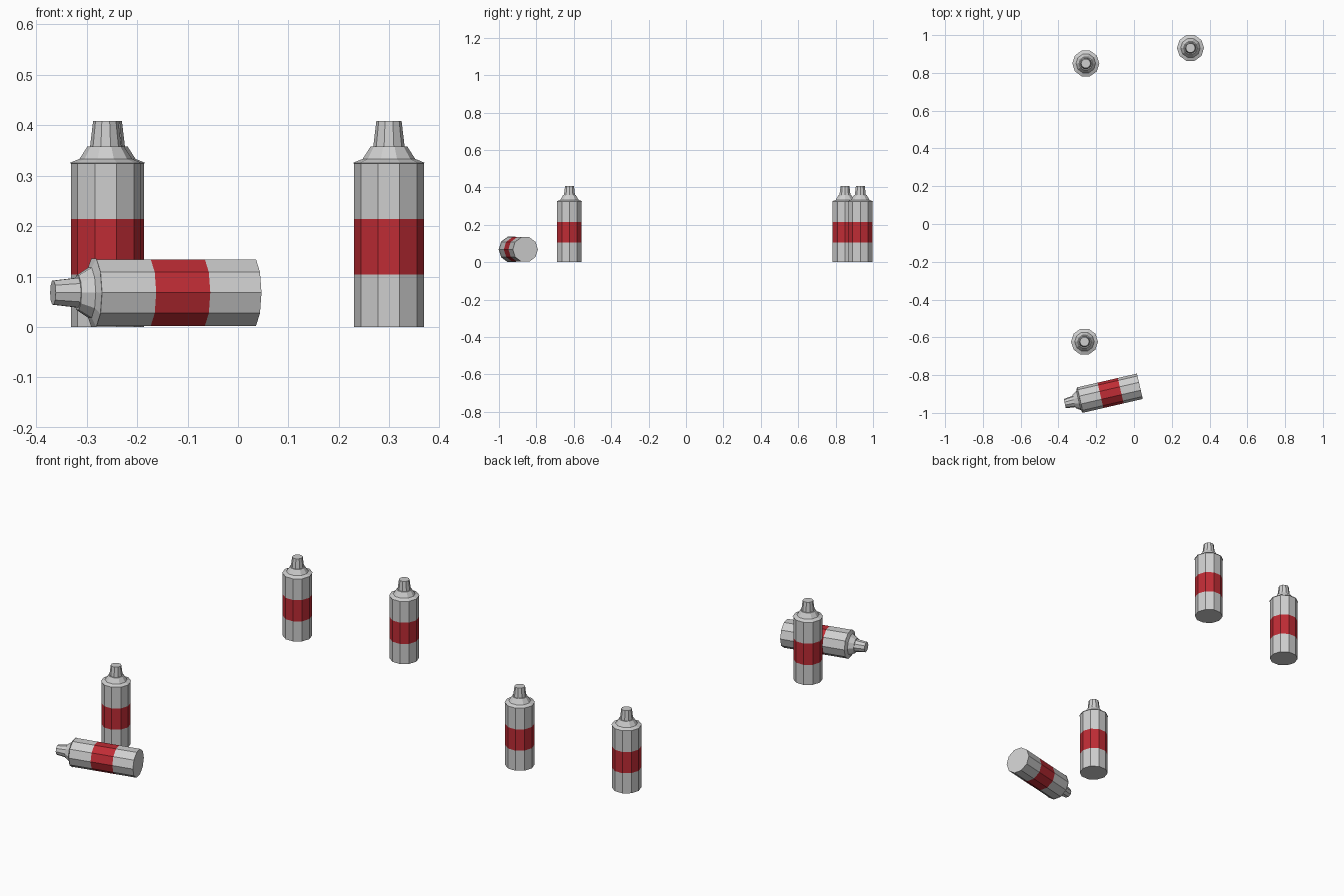
import bpy
import bmesh
from math import radians, cos, sin, tau
from mathutils import Matrix

cube = bpy.data.objects.get("Cube")
if cube:
    bpy.data.objects.remove(cube, do_unlink=True)


def material(name, rgb):
    mat = bpy.data.materials.new(name)
    mat.use_nodes = True
    mat.diffuse_color = (*rgb, 1)
    mat.node_tree.nodes["Principled BSDF"].inputs["Base Color"].default_value = (*rgb, 1)
    return mat


GREY = material("light grey", (0.62, 0.62, 0.62))
RED = material("label red", (0.52, 0.025, 0.035))

SIDES = 10
BAND = (0.104, 0.214)
# Bottle outline from base to nozzle tip: radius, height
PROFILE = [
    (0.069, 0), (0.069, BAND[0]), (0.069, BAND[1]), (0.069, 0.324),
    (0.0715, 0.325), (0.052, 0.333), (0.036, 0.358),
    (0.031, 0.358), (0.025, 0.408),
]


def bottle_mesh():
    bm = bmesh.new()
    rings = [[bm.verts.new((r * cos(tau * i / SIDES), r * sin(tau * i / SIDES), z))
              for i in range(SIDES)] for r, z in PROFILE]
    for low, high in zip(rings, rings[1:]):
        for i in range(SIDES):
            j = (i + 1) % SIDES
            bm.faces.new((low[i], low[j], high[j], high[i]))
    # Base and nozzle tip
    bm.faces.new(rings[0][::-1])
    bm.faces.new(rings[-1])
    # Red label band
    for face in bm.faces:
        if BAND[0] < face.calc_center_median().z < BAND[1]:
            face.material_index = 1
    mesh = bpy.data.meshes.new("bottle")
    bm.to_mesh(mesh)
    bm.free()
    mesh.materials.append(GREY)
    mesh.materials.append(RED)
    return mesh


mesh = bottle_mesh()


def place(name, matrix):
    obj = bpy.data.objects.new(name, mesh)
    bpy.context.collection.objects.link(obj)
    obj.matrix_world = matrix


# Standing bottles
place("back_right_bottle", Matrix.Translation((-0.255, 0.85, 0)))
place("back_left_bottle", Matrix.Translation((0.299, 0.932, 0)))
place("front_bottle", Matrix.Translation((-0.262, -0.623, 0)))

# Fallen bottle, resting on one flat side with the nozzle towards -x
lie_down = Matrix.Rotation(radians(90), 4, "X")
turn = Matrix.Rotation(radians(-77), 4, "Z")
place("fallen_bottle", Matrix.Translation((0.031, -0.859, 0.068)) @ turn @ lie_down)
